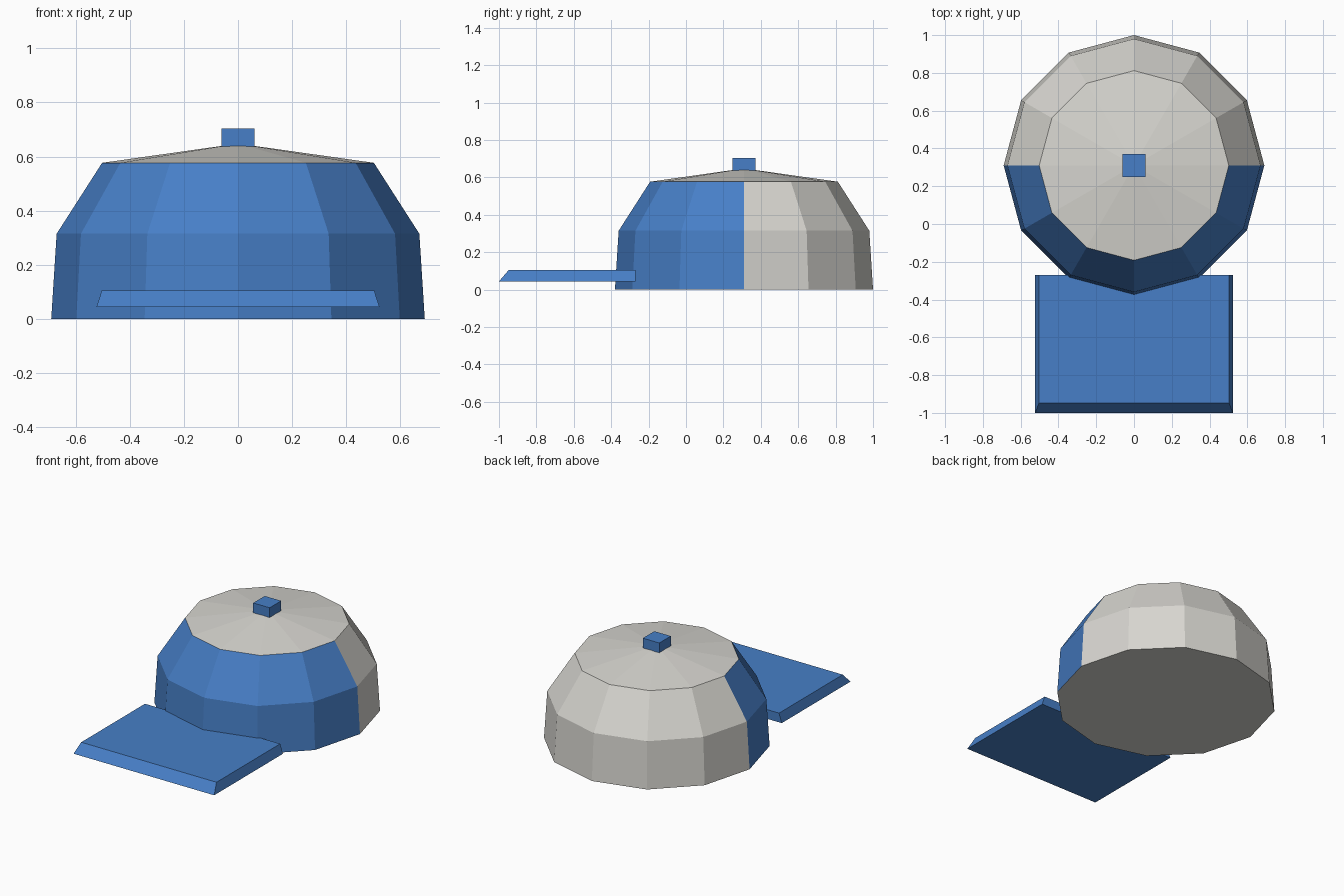
import bpy, bmesh, math

if "Cube" in bpy.data.objects:
    bpy.data.objects.remove(bpy.data.objects["Cube"])

def material(name, rgb):
    m = bpy.data.materials.new(name)
    m.diffuse_color = (*rgb, 1)
    m.use_nodes = True
    m.node_tree.nodes["Principled BSDF"].inputs["Base Color"].default_value = m.diffuse_color
    return m

blue = material("blue cloth", (0.063, 0.212, 0.57))
grey = material("light grey cloth", (0.68, 0.67, 0.63))

def finish(bm, name, mats):
    bmesh.ops.recalc_face_normals(bm, faces=bm.faces)
    me = bpy.data.meshes.new(name)
    bm.to_mesh(me)
    bm.free()
    for m in mats:
        me.materials.append(m)
    ob = bpy.data.objects.new(name, me)
    bpy.context.collection.objects.link(ob)
    return ob

SIDES, CY = 12, 0.31

# Crown: twelve-sided rings, closed below, shallow cone on top
bm = bmesh.new()
rings = []
for r, z in [(0.69, 0), (0.67, 0.315), (0.502, 0.577)]:
    rings.append([bm.verts.new((r * math.cos(2 * math.pi * i / SIDES),
                                CY + r * math.sin(2 * math.pi * i / SIDES), z))
                  for i in range(SIDES)])
apex = bm.verts.new((0, CY, 0.648))
bm.faces.new(rings[0])
for i in range(SIDES):
    j = (i + 1) % SIDES
    for a, b in zip(rings, rings[1:]):
        bm.faces.new((a[i], a[j], b[j], b[i]))
    bm.faces.new((rings[-1][i], rings[-1][j], apex))
# Front half of the side panels is blue
for f in bm.faces:
    if len(f.verts) == 4 and f.calc_center_median().y < CY:
        f.material_index = 1
finish(bm, "crown", [grey, blue])

# Brim: slab with bevelled front and sides
bm = bmesh.new()
low, high = [[bm.verts.new((x, y, z)) for x, y in
              [(-w, front), (w, front), (w, -0.27), (-w, -0.27)]]
             for w, front, z in [(0.523, -1.0, 0.044), (0.503, -0.947, 0.106)]]
bm.faces.new(low)
bm.faces.new(high)
for i in range(4):
    j = (i + 1) % 4
    bm.faces.new((low[i], low[j], high[j], high[i]))
finish(bm, "brim", [blue])

# Button on top
bm = bmesh.new()
bmesh.ops.create_cube(bm, size=1)
bmesh.ops.scale(bm, vec=(0.122, 0.122, 0.066), verts=bm.verts)
bmesh.ops.translate(bm, vec=(0, CY, 0.671), verts=bm.verts)
finish(bm, "top_button", [blue])
